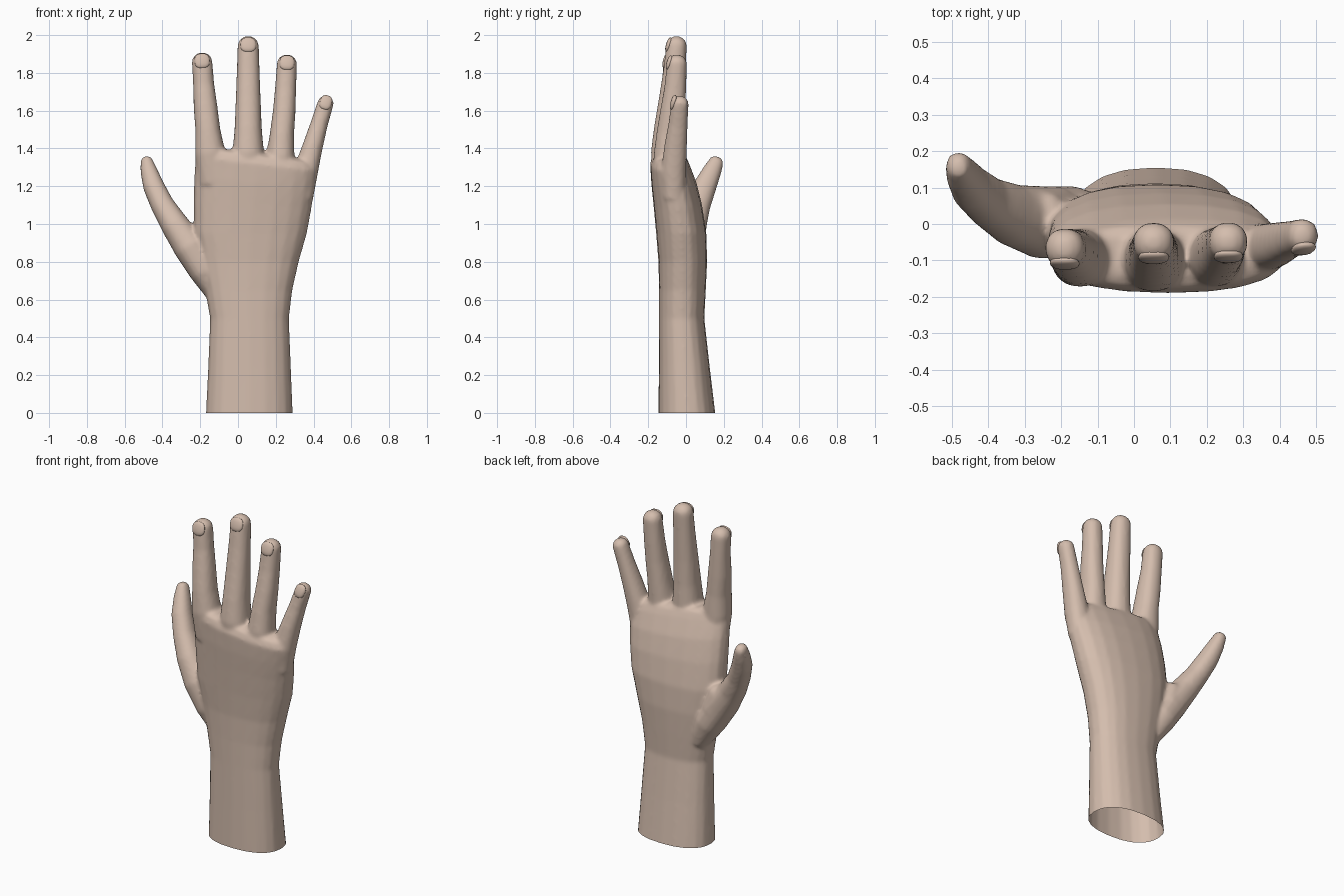
import bpy, bmesh, math
from mathutils import Vector

if "Cube" in bpy.data.objects:
    bpy.data.objects.remove(bpy.data.objects["Cube"])

SIDES = 20
skin = bpy.data.materials.new("skin")
skin.diffuse_color = (0.66, 0.51, 0.42, 1)
skin.use_nodes = True
skin.node_tree.nodes["Principled BSDF"].inputs["Base Color"].default_value = skin.diffuse_color


def spow(v, p):
    return math.copysign(abs(v) ** p, v)


def skin_rings(bm, rings):
    """Bridge a list of point rings into a closed tube."""
    loops = [[bm.verts.new(p) for p in ring] for ring in rings]
    for a, b in zip(loops, loops[1:]):
        for i in range(SIDES):
            j = (i + 1) % SIDES
            bm.faces.new((a[i], a[j], b[j], b[i]))
    bm.faces.new(loops[0][::-1])
    bm.faces.new(loops[-1])


def add_palm(bm, rows):
    """Rows: z, left x, right x, back y, palm y, slope of the ring towards the little finger."""
    rings = []
    for z, xl, xr, yb, yf, slope in rows:
        cx, cy, hw, hd = (xl + xr) / 2, (yb + yf) / 2, (xr - xl) / 2, (yf - yb) / 2
        ring = []
        for i in range(SIDES):
            a = math.tau * i / SIDES
            x = hw * spow(math.cos(a), 0.85)
            ring.append((cx + x, cy + hd * spow(math.sin(a), 0.85), z - slope * x))
        rings.append(ring)
    skin_rings(bm, rings)


def add_digit(bm, rows):
    """Rows: centre x, y, z, half width, half depth. The tip gets a rounded cap."""
    pts = [Vector(r[:3]) for r in rows]
    sizes = [r[3:] for r in rows]
    end = (pts[-1] - pts[-2]).normalized()
    tip, (w, d) = pts[-1].copy(), sizes[-1]
    for k in (0.35, 0.65, 0.88, 0.98):
        pts.append(tip + end * w * 0.9 * k)
        s = math.sqrt(1 - k * k)
        sizes.append((w * s, d * s))
    rings = []
    for n, (p, (w, d)) in enumerate(zip(pts, sizes)):
        t = (pts[min(n + 1, len(pts) - 1)] - pts[max(n - 1, 0)]).normalized()
        side = (Vector((1, 0, 0)) - t * t.x).normalized()
        front = t.cross(side)
        ring = []
        for i in range(SIDES):
            a = math.tau * i / SIDES
            ring.append(p + side * w * spow(math.cos(a), 0.9) + front * d * spow(math.sin(a), 0.9))
        rings.append(ring)
    skin_rings(bm, rings)


def finish(obj, angle):
    obj.data.materials.clear()
    obj.data.materials.append(skin)
    bpy.ops.object.select_all(action='DESELECT')
    bpy.context.view_layer.objects.active = obj
    obj.select_set(True)
    bpy.ops.object.shade_smooth_by_angle(angle=math.radians(angle))


bm = bmesh.new()

# Forearm, wrist and palm
add_palm(bm, [
    (-0.08, -0.173, 0.293, -0.146, 0.164, 0),
    (0.00, -0.170, 0.290, -0.146, 0.155, 0),
    (0.25, -0.158, 0.280, -0.144, 0.125, 0),
    (0.50, -0.148, 0.270, -0.143, 0.097, 0),
    (0.65, -0.175, 0.288, -0.143, 0.105, 0),
    (0.80, -0.205, 0.322, -0.146, 0.112, 0),
    (0.95, -0.235, 0.365, -0.158, 0.108, 0),
    (1.10, -0.236, 0.390, -0.172, 0.085, 0.05),
    (1.22, -0.232, 0.406, -0.184, 0.055, 0.1),
    (1.32, -0.226, 0.414, -0.190, 0.015, 0.12),
    (1.36, -0.215, 0.395, -0.175, -0.005, 0.13),
    (1.375, -0.19, 0.36, -0.145, -0.03, 0.13),
])

# Four fingers, from knuckle to tip
fingers = {
    "index": [(-0.125, -0.085, 1.22, 0.085, 0.075), (-0.148, -0.093, 1.38, 0.080, 0.080),
              (-0.160, -0.090, 1.50, 0.066, 0.074), (-0.172, -0.080, 1.62, 0.063, 0.067),
              (-0.182, -0.070, 1.74, 0.056, 0.058), (-0.190, -0.066, 1.86, 0.054, 0.054)],
    "middle": [(0.050, -0.095, 1.22, 0.085, 0.080), (0.054, -0.098, 1.38, 0.083, 0.088),
               (0.054, -0.090, 1.51, 0.072, 0.079), (0.054, -0.076, 1.66, 0.066, 0.068),
               (0.054, -0.062, 1.80, 0.061, 0.060), (0.054, -0.050, 1.945, 0.056, 0.054)],
    "ring": [(0.215, -0.085, 1.20, 0.080, 0.075), (0.225, -0.092, 1.36, 0.074, 0.080),
             (0.233, -0.082, 1.48, 0.064, 0.074), (0.245, -0.070, 1.60, 0.060, 0.066),
             (0.252, -0.057, 1.72, 0.056, 0.058), (0.259, -0.048, 1.85, 0.053, 0.053)],
    "little": [(0.325, -0.065, 1.15, 0.075, 0.065), (0.362, -0.065, 1.29, 0.064, 0.066),
               (0.395, -0.055, 1.41, 0.054, 0.060), (0.430, -0.042, 1.53, 0.046, 0.051),
               (0.464, -0.032, 1.64, 0.043, 0.046)],
}
for rows in fingers.values():
    add_digit(bm, rows)

# Thumb with its fleshy base
add_digit(bm, [
    (-0.10, 0.010, 0.62, 0.060, 0.070), (-0.175, 0.005, 0.755, 0.085, 0.100),
    (-0.255, 0.005, 0.880, 0.088, 0.100), (-0.335, 0.025, 0.995, 0.074, 0.085),
    (-0.400, 0.060, 1.100, 0.062, 0.070), (-0.447, 0.100, 1.200, 0.056, 0.062),
    (-0.472, 0.138, 1.280, 0.045, 0.050), (-0.483, 0.160, 1.328, 0.034, 0.040),
])

# Web of skin between thumb and palm
add_digit(bm, [
    (-0.19, 0.02, 0.72, 0.04, 0.06), (-0.225, 0.03, 0.85, 0.075, 0.075),
    (-0.245, 0.03, 0.95, 0.055, 0.060),
])

bmesh.ops.recalc_face_normals(bm, faces=bm.faces)
mesh = bpy.data.meshes.new("hand")
bm.to_mesh(mesh)
bm.free()
hand = bpy.data.objects.new("hand", mesh)
bpy.context.collection.objects.link(hand)

# Fuse the parts into one skin and soften the joins
remesh = hand.modifiers.new("fuse", 'REMESH')
remesh.mode = 'VOXEL'
remesh.voxel_size = 0.011
smooth = hand.modifiers.new("soften", 'SMOOTH')
smooth.factor = 0.5
smooth.iterations = 5
depsgraph = bpy.context.evaluated_depsgraph_get()
fused = bpy.data.meshes.new_from_object(hand.evaluated_get(depsgraph))
hand.modifiers.clear()
hand.data = fused

# Cut the forearm open at the base
bm = bmesh.new()
bm.from_mesh(fused)
bmesh.ops.bisect_plane(bm, geom=bm.verts[:] + bm.edges[:] + bm.faces[:],
                       plane_co=(0, 0, 0), plane_no=(0, 0, 1), clear_inner=True)
bm.to_mesh(fused)
bm.free()
finish(hand, 60)


def add_nail(name, loc, size, along, out):
    """Shallow oval shell lying along the digit and facing outwards."""
    along = Vector(along).normalized()
    out = Vector(out)
    out = (out - along * out.dot(along)).normalized()
    side = along.cross(out)
    bm = bmesh.new()
    bmesh.ops.create_uvsphere(bm, u_segments=16, v_segments=10, radius=1)
    for v in bm.verts:
        x, y, z = v.co
        v.co = (Vector(loc) + side * size[0] * spow(x, 0.8) + out * size[1] * y
                + along * size[2] * spow(z, 0.8))
    bmesh.ops.recalc_face_normals(bm, faces=bm.faces)
    me = bpy.data.meshes.new(name)
    bm.to_mesh(me)
    bm.free()
    ob = bpy.data.objects.new(name, me)
    bpy.context.collection.objects.link(ob)
    finish(ob, 60)


# Nails on the back of each fingertip
for name, rows in fingers.items():
    x, y, z, w, d = rows[-1]
    step = Vector(rows[-1][:3]) - Vector(rows[-2][:3])
    step.normalize()
    add_nail(name + "_nail", Vector((x, y - d * 0.78, z)) + step * 0.004,
             (w * 0.76, 0.014, 0.040), step + Vector((0, 0.22, 0)), (0, -1, 0))
add_nail("thumb_nail", (-0.503, 0.150, 1.315), (0.028, 0.010, 0.036),
         (0.02, 0.04, 0.10), (-1, -0.1, 0))
